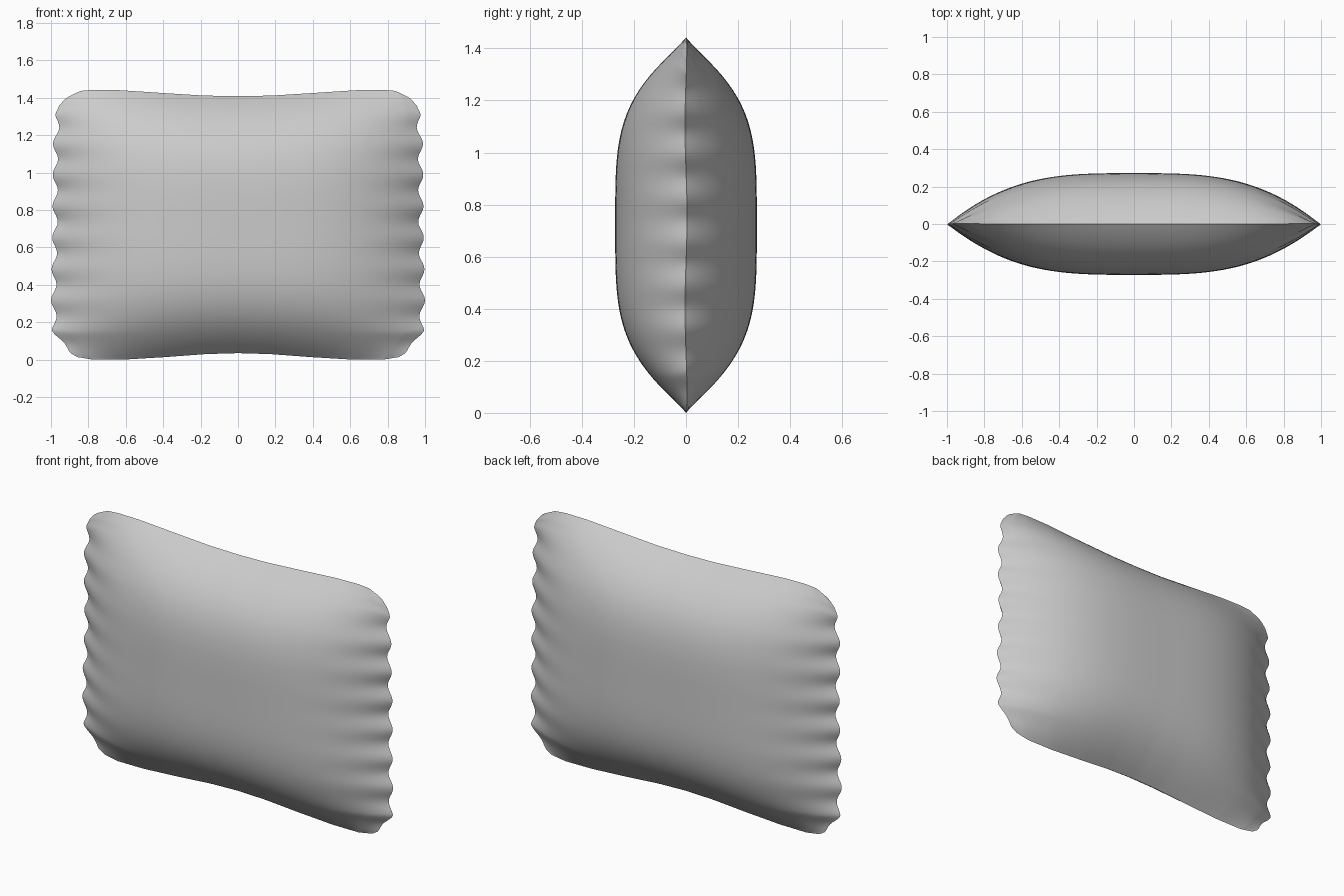
import bpy, bmesh, math

if "Cube" in bpy.data.objects:
    bpy.data.objects.remove(bpy.data.objects["Cube"])

N = 96      # grid cells across the width
M = 112     # grid cells up the height
MID = 0.73


def lerp_points(pts, t):
    # smooth-stepped free piecewise linear profile
    for (a, b), (c, d) in zip(pts, pts[1:]):
        if t <= c:
            return b + (d - b) * (t - a) / (c - a)
    return pts[-1][1]


# half width by height, top and bottom seam heights by |u|
WIDTH = [(-1, .86), (-.97, .895), (-.8, .982), (-.55, .986), (0, .978),
         (.6, .976), (.85, .966), (.93, .955), (.98, .925), (1, .905)]
TOP = [(0, 1.417), (.2, 1.42), (.45, 1.434), (.7, 1.449), (.85, 1.451),
       (.93, 1.445), (1, 1.415)]
BOTTOM = [(0, .043), (.2, .038), (.45, .022), (.7, .009), (.9, .008), (1, .022)]


def pillow_point(u, v, side):
    a = abs(u)
    top, bottom = lerp_points(TOP, a), lerp_points(BOTTOM, a)
    z = MID + v * (top - MID if v > 0 else MID - bottom)
    # scalloped gathers along the two side seams
    fade = max(0, min(1, (.95 - abs(v)) / .1))
    gather = math.cos(2 * math.pi * (z - .325) / .168) * fade
    x = u * (lerp_points(WIDTH, v) + .014 * gather * a ** 10)
    # puffed thickness, pinching to zero at the seam
    puff = (1 - a ** 3.2) * (1 - abs(v) ** 3.8)
    pucker = 1 + .06 * gather * a ** 8
    seam = .004 * math.sin(9 * z + 1) * a ** 12
    return x, side * .272 * puff * pucker + seam, z


def spaced(i, n):
    # rows crowd toward the seams
    t = 2 * i / n - 1
    return .5 * t + .5 * math.sin(t * math.pi / 2)


# front and back panels welded along the seam
bm = bmesh.new()
for side in (-1, 1):
    grid = [[bm.verts.new(pillow_point(spaced(i, N), spaced(j, M), side))
             for i in range(N + 1)] for j in range(M + 1)]
    for j in range(M):
        for i in range(N):
            quad = [grid[j][i], grid[j][i + 1], grid[j + 1][i + 1], grid[j + 1][i]]
            bm.faces.new(quad if side < 0 else quad[::-1])
bmesh.ops.remove_doubles(bm, verts=bm.verts, dist=.0001)
bmesh.ops.recalc_face_normals(bm, faces=bm.faces)
mesh = bpy.data.meshes.new("pillow")
bm.to_mesh(mesh)
bm.free()
pillow = bpy.data.objects.new("pillow", mesh)
bpy.context.collection.objects.link(pillow)
# sit on the ground
low = min(v.co.z for v in mesh.vertices)
for v in mesh.vertices:
    v.co.z -= low
bpy.context.view_layer.objects.active = pillow
pillow.select_set(True)
bpy.ops.object.shade_smooth_by_angle(angle=math.radians(50))
